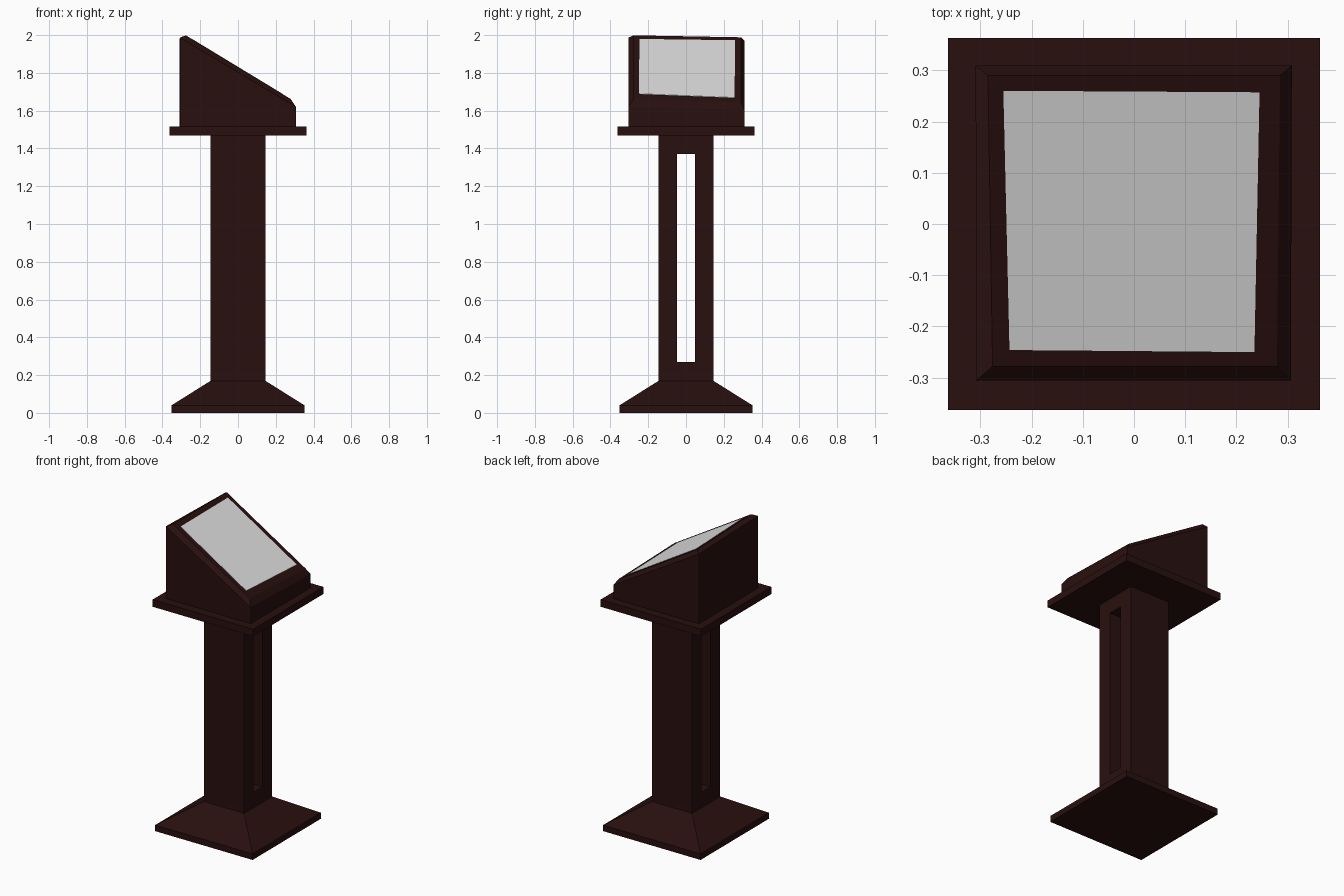
import bpy, bmesh

if "Cube" in bpy.data.objects:
    bpy.data.objects.remove(bpy.data.objects["Cube"])


def material(name, rgb):
    m = bpy.data.materials.new(name)
    m.diffuse_color = (*rgb, 1)
    m.use_nodes = True
    m.node_tree.nodes["Principled BSDF"].inputs["Base Color"].default_value = m.diffuse_color
    return m


wood = material("dark_wood", (0.021, 0.005, 0.0045))
grey = material("screen_grey", (0.75, 0.75, 0.75))


def loft(name, rings, mat, cyclic=False):
    """Join four-cornered rings into a solid; cyclic joins last to first."""
    bm = bmesh.new()
    vs = [[bm.verts.new(p) for p in ring] for ring in rings]
    pairs = list(zip(vs, vs[1:]))
    if cyclic:
        pairs.append((vs[-1], vs[0]))
    else:
        bm.faces.new(vs[0])
        bm.faces.new(vs[-1])
    for a, b in pairs:
        for i in range(4):
            j = (i + 1) % 4
            bm.faces.new((a[i], a[j], b[j], b[i]))
    bmesh.ops.recalc_face_normals(bm, faces=bm.faces)
    me = bpy.data.meshes.new(name)
    bm.to_mesh(me)
    bm.free()
    me.materials.append(mat)
    ob = bpy.data.objects.new(name, me)
    bpy.context.collection.objects.link(ob)
    return ob


def square(h, z):
    return [(-h, -h, z), (h, -h, z), (h, h, z), (-h, h, z)]


def upright(x, y, z0, z1):
    return [(x, -y, z0), (x, y, z0), (x, y, z1), (x, -y, z1)]


def on_plane(points, height):
    return [(x, y, height(x, y)) for x, y in points]


# flared foot
loft("base", [square(0.352, 0), square(0.352, 0.04), square(0.145, 0.17)], wood)

# column with a tall slot running through it along x
loft("column", [upright(-0.145, 0.145, 0.17, 1.47), upright(0.145, 0.145, 0.17, 1.47),
                upright(0.145, 0.048, 0.27, 1.37), upright(-0.145, 0.048, 0.27, 1.37)],
     wood, cyclic=True)

# flat shelf under the head
loft("shelf", [square(0.363, 1.468), square(0.363, 1.515)], wood)


# sloping head with a chamfered rim; the slope also dips slightly to the back
def rim(x, y):
    return 1.979 - 0.595 * (x + 0.308) - 0.025 * y


def face(x, y):
    return 2.0 - 0.607 * (x + 0.278) - 0.028 * (y + 0.278)


outer = [(-0.308, -0.305), (0.306, -0.305), (0.308, 0.309), (-0.309, 0.309)]
inner = [(-0.276, -0.278), (0.279, -0.278), (0.285, 0.29), (-0.285, 0.29)]
loft("head", [on_plane(outer, lambda x, y: 1.515), on_plane(outer, rim),
              on_plane(inner, face)], wood)

# thin screen plate on the slope
corners = [(-0.243, -0.246), (0.235, -0.25), (0.245, 0.257), (-0.255, 0.26)]
loft("screen", [on_plane(corners, lambda x, y: face(x, y) - 0.002),
                on_plane(corners, lambda x, y: face(x, y) + 0.002)], grey)
